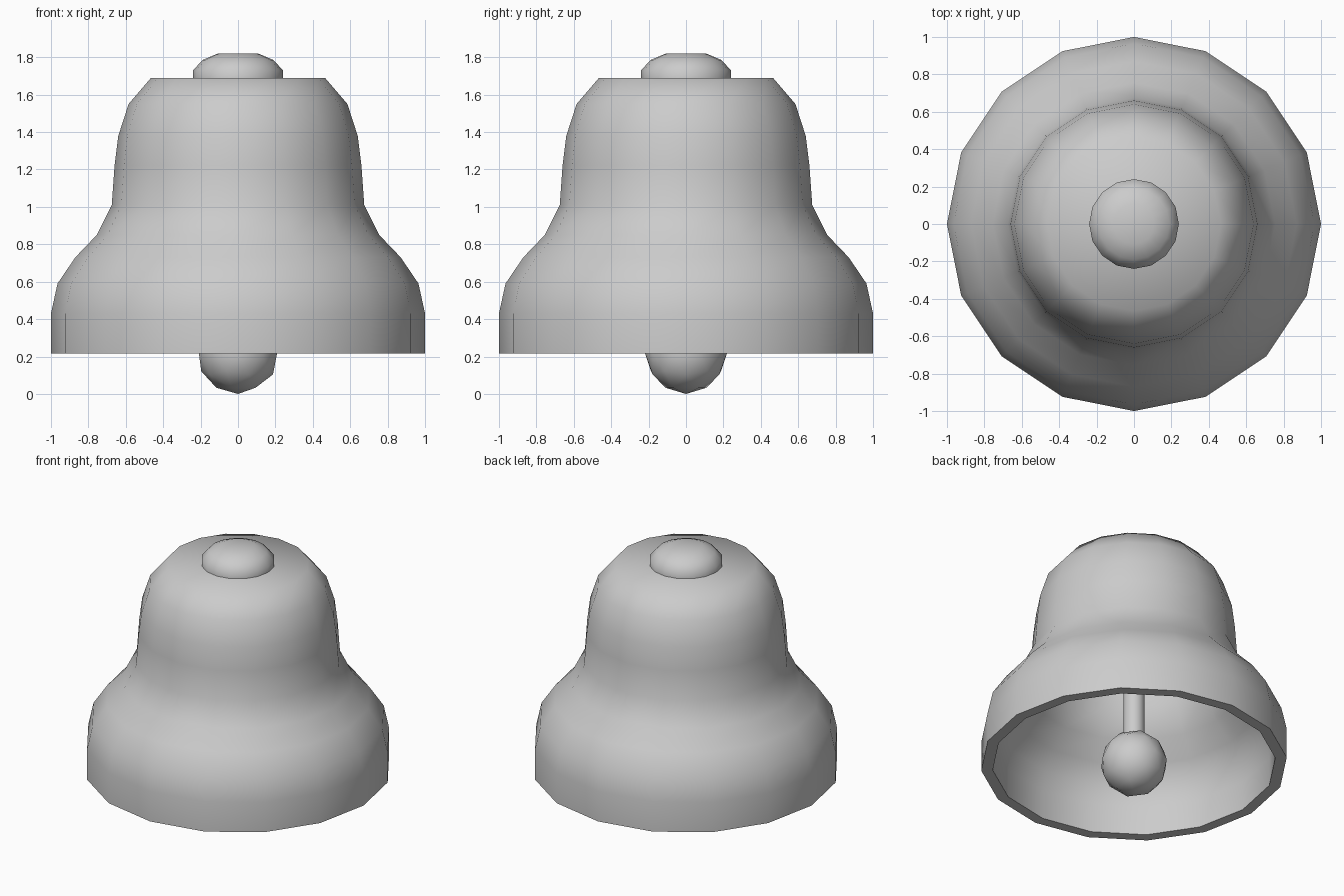
import bpy, bmesh, math
from mathutils import Matrix

if "Cube" in bpy.data.objects:
    bpy.data.objects.remove(bpy.data.objects["Cube"])

SIDES = 16


def finish(bm, name, angle=180):
    bmesh.ops.remove_doubles(bm, verts=bm.verts, dist=1e-4)
    bmesh.ops.recalc_face_normals(bm, faces=bm.faces)
    mesh = bpy.data.meshes.new(name)
    bm.to_mesh(mesh)
    bm.free()
    ob = bpy.data.objects.new(name, mesh)
    bpy.context.collection.objects.link(ob)
    bpy.ops.object.select_all(action='DESELECT')
    ob.select_set(True)
    bpy.context.view_layer.objects.active = ob
    bpy.ops.object.shade_smooth_by_angle(angle=math.radians(angle))
    return ob


def lathe(name, profile, angle):
    bm = bmesh.new()
    verts = [bm.verts.new((r, 0, z)) for r, z in profile]
    edges = [bm.edges.new(pair) for pair in zip(verts, verts[1:])]
    bmesh.ops.spin(bm, geom=verts + edges, cent=(0, 0, 0), axis=(0, 0, 1),
                   angle=math.tau, steps=SIDES, use_merge=True)
    return finish(bm, name, angle)


# Bell shell: outer curve from lip to crown, then the inner wall back up
outer = [(1.0, .215), (1.0, .43), (.965, .59), (.87, .73), (.755, .85),
         (.675, 1.01), (.66, 1.22), (.64, 1.38), (.585, 1.55), (.465, 1.69), (0, 1.69)]
inner = [(0, 1.62), (.43, 1.62), (.525, 1.51), (.572, 1.36), (.59, 1.21),
         (.605, .99), (.70, .80), (.82, .68), (.90, .56), (.925, .42), (.925, .215)]
lathe("bell_shell", outer + inner + outer[:1], 60)

# Rounded knob on the crown
lathe("top_knob", [(0, 1.68), (.24, 1.68), (.24, 1.73), (.19, 1.785),
                   (.108, 1.82), (0, 1.82)], 60)

# Rod hanging inside the bell
lathe("clapper_rod", [(0, .3), (.07, .3), (.07, 1.65), (0, 1.65)], 60)

# Clapper ball
bm = bmesh.new()
bmesh.ops.create_icosphere(bm, subdivisions=2, radius=.22,
                           matrix=Matrix.Translation((0, 0, .22)))
finish(bm, "clapper_ball")
